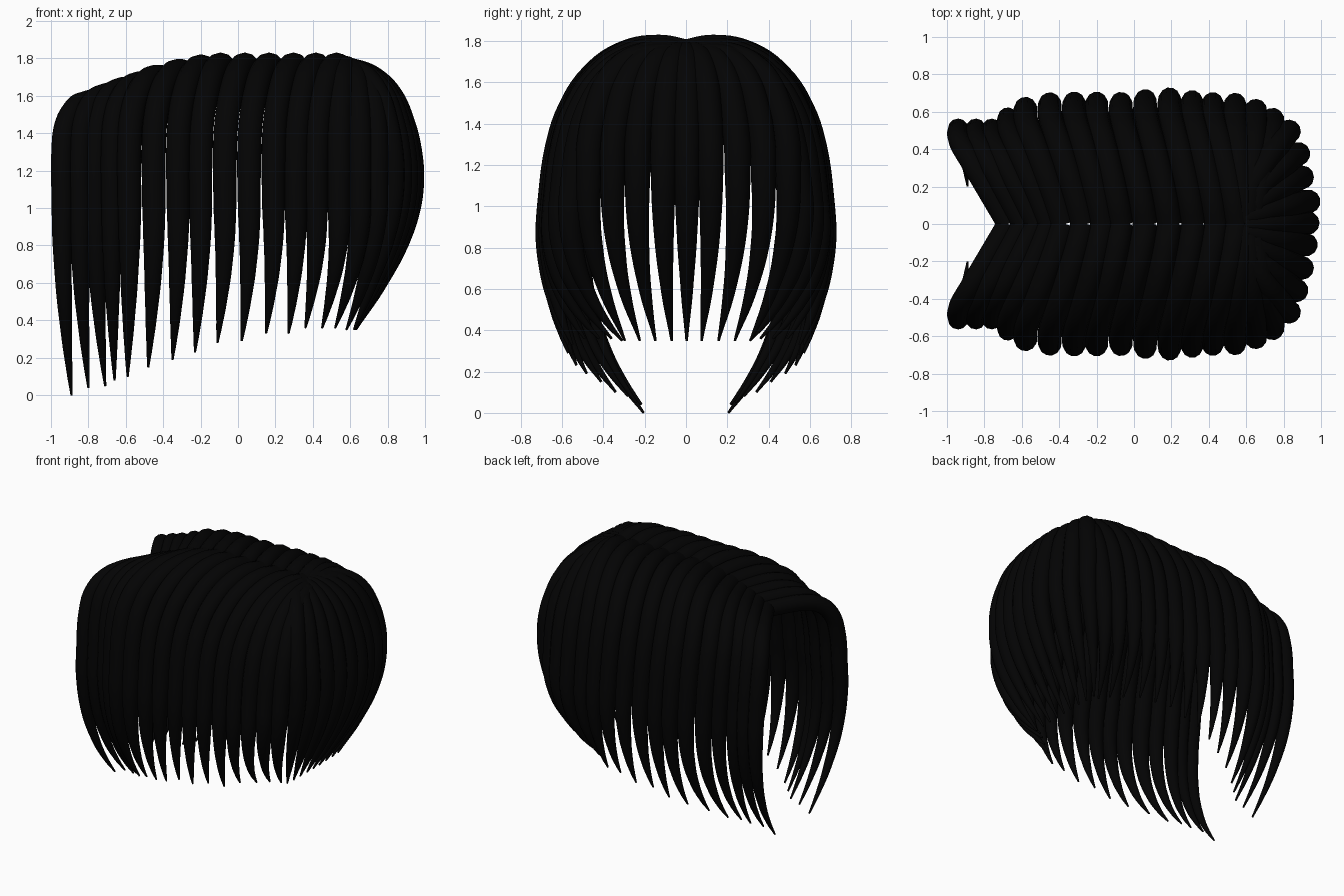
import bpy

cube = bpy.data.objects.get("Cube")
if cube:
    bpy.data.objects.remove(cube, do_unlink=True)

black = bpy.data.materials.new("soft_black")
black.use_nodes = True
color = (0.001, 0.001, 0.0011, 1)
black.diffuse_color = color
bsdf = black.node_tree.nodes["Principled BSDF"]
bsdf.inputs["Base Color"].default_value = color
bsdf.inputs["Roughness"].default_value = 0.7


def lock_radius(z, tip_z, width, taper_z):
    """Full width over the crown, narrowing to a small tip."""
    t = min(1, max(0, (taper_z - z) / (taper_z - tip_z)))
    return width * (1 - t ** 1.9) + 0.006 * t


def make_locks(name, paths, widths, taper_z):
    """Sweep a round section along each path and join them in one mesh."""
    curve = bpy.data.curves.new(name + "_curve", "CURVE")
    curve.dimensions = "3D"
    curve.bevel_depth = 1
    curve.bevel_resolution = 4
    curve.resolution_u = 5
    curve.use_fill_caps = True
    for path, width in zip(paths, widths):
        spline = curve.splines.new("BEZIER")
        spline.bezier_points.add(len(path) - 1)
        tip_z = path[-1][2]
        for point, co in zip(spline.bezier_points, path):
            point.co = co
            point.radius = lock_radius(co[2], tip_z, width, taper_z)
            point.handle_left_type = point.handle_right_type = "AUTO"
    helper = bpy.data.objects.new(name + "_helper", curve)
    bpy.context.collection.objects.link(helper)
    bpy.context.view_layer.update()
    graph = bpy.context.evaluated_depsgraph_get()
    mesh = bpy.data.meshes.new_from_object(helper.evaluated_get(graph))
    mesh.name = name
    bpy.data.objects.remove(helper, do_unlink=True)
    mesh.materials.clear()
    mesh.materials.append(black)
    for face in mesh.polygons:
        face.use_smooth = True
    obj = bpy.data.objects.new(name, mesh)
    bpy.context.collection.objects.link(obj)


# Side locks: parting to belly as (outward share, drop share)
CROWN = [(0, .025), (.2, 0), (.45, .035), (.67, .15), (.83, .33),
         (.915, .52), (.98, .84), (1, 1)]

# Each side lock: x, outward reach, tip x, tip y, tip z
SIDE = [
    (-.94, .51, -.89, .205, .00), (-.845, .51, -.80, .215, .04),
    (-.76, .51, -.71, .24, .05), (-.675, .57, -.66, .28, .08),
    (-.58, .62, -.59, .34, .10), (-.45, .645, -.48, .41, .15),
    (-.32, .65, -.35, .48, .19), (-.20, .65, -.23, .53, .23),
    (-.07, .65, -.11, .55, .28), (.06, .665, .02, .57, .29),
    (.19, .675, .15, .57, .33), (.31, .66, .27, .55, .33),
    (.42, .65, .36, .49, .36), (.54, .645, .45, .42, .36),
    (.65, .61, .52, .36, .36), (.74, .56, .58, .31, .35),
]


def side_path(x, reach, tip_x, tip_y, tip_z, side):
    # The crown gets lower and squarer towards the face
    face = max(0, (-0.2 - x) / 0.74)
    top = 1.765 - 0.19 * face ** 1.6 - 0.13 * max(0, x - 0.42)
    # The parting sits further back than the outer locks
    root_x = min(x + 0.13 + 0.135 * face, 0.55 + 0.25 * (x - 0.42))
    belly = 0.85 + 0.5 * max(0, x - 0.5)
    path = []
    for out, drop in CROWN:
        swing = min(1, out / 0.88) ** (1.2 - 0.2 * face)
        path.append((root_x + (x - root_x) * swing, side * reach * out,
                     top - (top - belly) * drop ** (1 + 0.5 * face)))
    for t in (0.35, 0.65, 0.85, 1):
        bend = t ** 2.2
        path.append((x + (tip_x - x) * t ** 1.6,
                     side * (reach + (tip_y - reach) * bend),
                     belly + (tip_z - belly) * t))
    return path


side_widths = [0.058 if row[0] < -0.6 else 0.066 for row in SIDE]
for label, side in (("left_side_locks", 1), ("right_side_locks", -1)):
    make_locks(label, [side_path(*row, side) for row in SIDE],
               side_widths, 1.25)

# Back locks: fan from the end of the parting, as (outward share, height, spread)
FAN = [(-.05, 1.735, .3), (.15, 1.725, .45), (.4, 1.685, .64), (.65, 1.60, .8),
       (.84, 1.46, .92), (.96, 1.30, .99), (1, 1.15, 1), (.96, 1.0, 1),
       (.81, .82, .96), (.48, .58, .83), (.09, .35, .63)]

# Each back lock: sideways position, furthest x
BACK = [(-.47, .83), (-.355, .87), (-.235, .90), (-.11, .92), (.005, .93),
        (.12, .935), (.25, .90), (.375, .88), (.495, .83)]

make_locks("back_locks", [
    [(0.6 + (far - 0.6) * out, y * spread, z) for out, z, spread in FAN]
    for y, far in BACK], [0.065] * len(BACK), 1.4)
